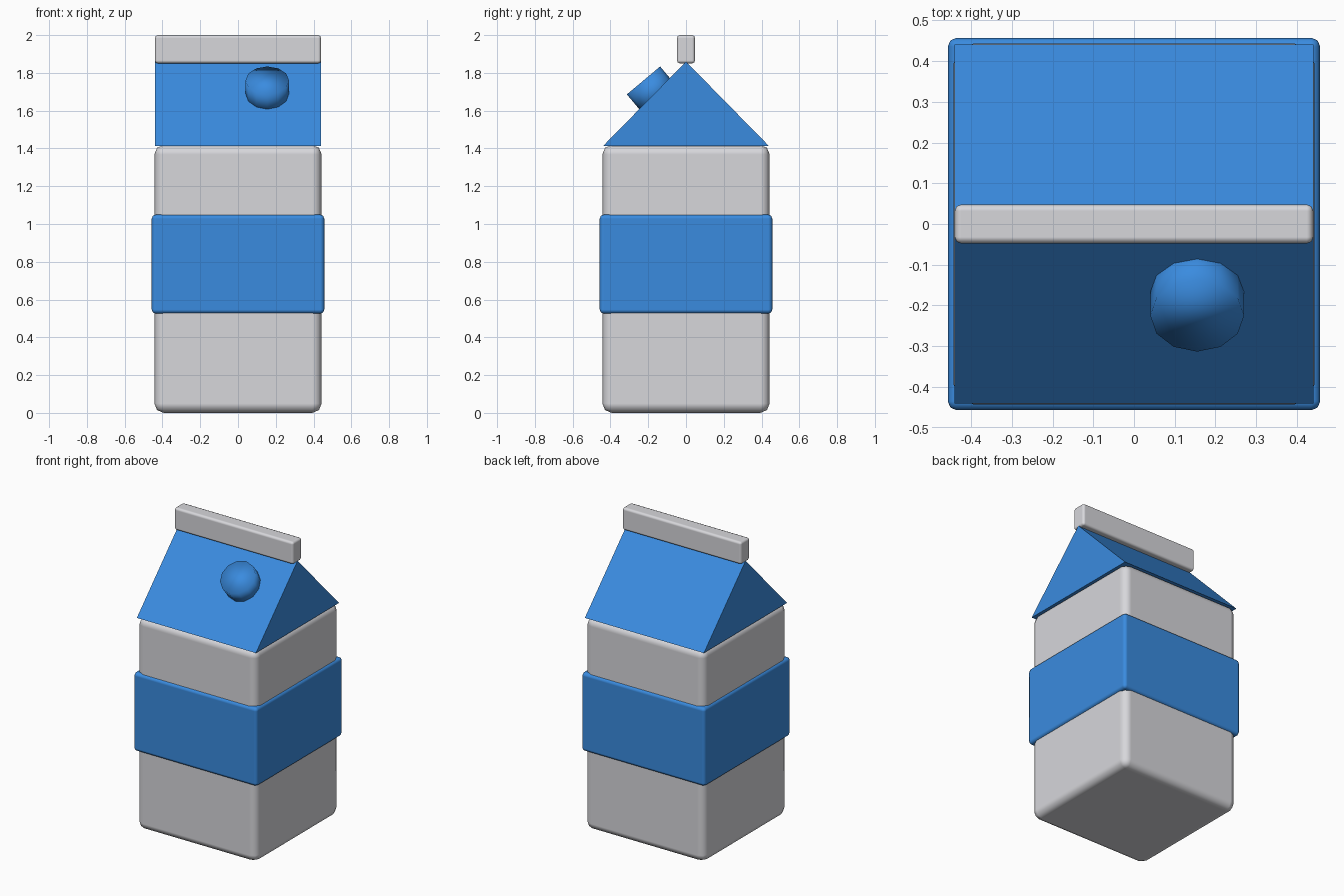
import bpy
import math
from mathutils import Vector

default = bpy.data.objects.get("Cube")
if default:
    bpy.data.objects.remove(default, do_unlink=True)


def material(name, colour):
    mat = bpy.data.materials.new(name)
    mat.use_nodes = True
    mat.diffuse_color = colour
    mat.node_tree.nodes["Principled BSDF"].inputs["Base Color"].default_value = colour
    return mat


blue = material("carton blue", (0.042, 0.26, 0.74, 1))
grey = material("pale grey", (0.68, 0.68, 0.71, 1))


def rounded_box(name, half_x, half_y, bottom, top, bevel, mat):
    """Box with softly rounded edges between two heights."""
    bpy.ops.mesh.primitive_cube_add(size=2, location=(0, 0, (bottom + top) / 2))
    box = bpy.context.object
    box.name = name
    box.scale = (half_x, half_y, (top - bottom) / 2)
    bpy.ops.object.transform_apply(location=False, rotation=False, scale=True)
    box.data.materials.append(mat)
    bpy.ops.object.shade_smooth()
    mod = box.modifiers.new("rounded edges", "BEVEL")
    mod.width = bevel
    mod.segments = 2
    mod.harden_normals = True
    return box


# Carton body, label band and top seal
rounded_box("carton_body", 0.443, 0.443, 0, 1.418, 0.05, grey)
rounded_box("label_band", 0.457, 0.457, 0.525, 1.05, 0.022, blue)
rounded_box("top_seal", 0.44, 0.048, 1.85, 2.0, 0.016, grey)

# Gabled roof: triangular profile extruded across the width
half, eave, ridge = 0.44, 1.412, 1.86
profile = [(-half, eave), (half, eave), (0, ridge)]
verts = [(x, y, z) for x in (-half, half) for y, z in profile]
faces = [(2, 1, 0), (3, 4, 5)]
faces += [(i, (i + 1) % 3, (i + 1) % 3 + 3, i + 3) for i in range(3)]
mesh = bpy.data.meshes.new("gable_roof")
mesh.from_pydata(verts, [], faces)
mesh.materials.append(blue)
roof = bpy.data.objects.new("gable_roof", mesh)
bpy.context.collection.objects.link(roof)

# Pouring cap, tilted on the front slope and sunk into it
tilt = math.radians(40)
depth = 0.15
axis = Vector((0, -math.sin(tilt), math.cos(tilt)))
cap_top = Vector((0.155, -0.225, 1.76))
bpy.ops.mesh.primitive_cylinder_add(vertices=12, radius=0.115, depth=depth,
                                    location=cap_top - axis * depth / 2,
                                    rotation=(tilt, 0, 0))
cap = bpy.context.object
cap.name = "pouring_cap"
cap.data.materials.append(blue)
bpy.ops.object.shade_smooth()
